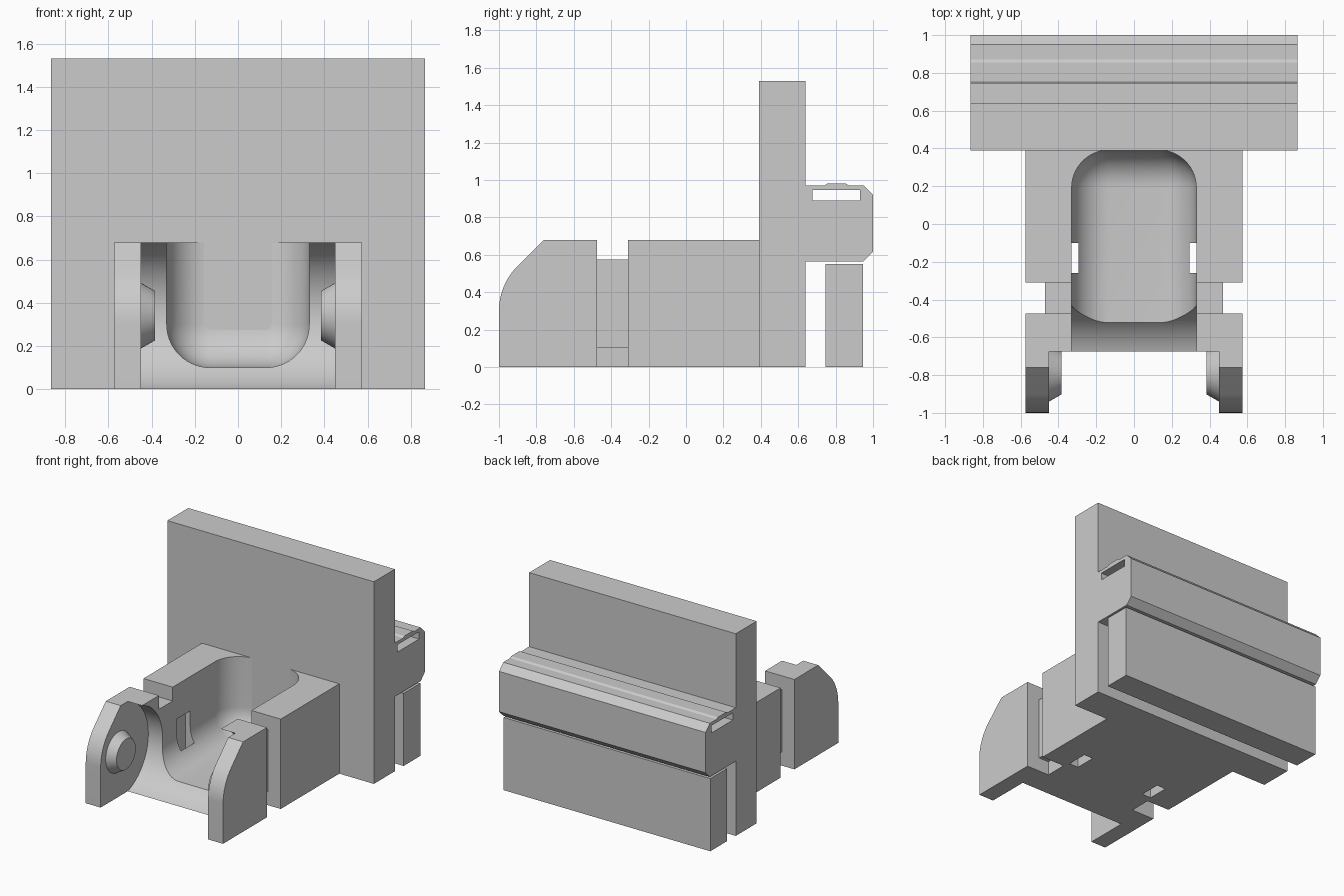
import bpy, bmesh, math
from mathutils import Matrix

cube = bpy.data.objects.get("Cube")
if cube:
    bpy.data.objects.remove(cube, do_unlink=True)

grey = bpy.data.materials.new("plain_grey")
grey.use_nodes = True
colour = (0.6, 0.6, 0.6, 1)
grey.diffuse_color = colour
grey.node_tree.nodes["Principled BSDF"].inputs["Base Color"].default_value = colour


def add_object(name, bm):
    bmesh.ops.recalc_face_normals(bm, faces=bm.faces)
    mesh = bpy.data.meshes.new(name)
    bm.to_mesh(mesh)
    bm.free()
    mesh.materials.append(grey)
    obj = bpy.data.objects.new(name, mesh)
    bpy.context.collection.objects.link(obj)
    return obj


def extrude_x(name, profile, x0, x1):
    """Side profile of (y, z) points extruded from x0 to x1."""
    bm = bmesh.new()
    face = bm.faces.new([bm.verts.new((x0, y, z)) for y, z in profile])
    new = bmesh.ops.extrude_face_region(bm, geom=[face])["geom"]
    verts = [v for v in new if isinstance(v, bmesh.types.BMVert)]
    bmesh.ops.translate(bm, verts=verts, vec=(x1 - x0, 0, 0))
    return add_object(name, bm)


def box(name, x0, x1, y0, y1, z0, z1):
    return extrude_x(name, [(y0, z0), (y1, z0), (y1, z1), (y0, z1)], x0, x1)


def arc(cy, cz, r, start, end, steps):
    angles = [math.radians(start + (end - start) * i / steps) for i in range(steps + 1)]
    return [(cy + r * math.cos(a), cz + r * math.sin(a)) for a in angles]


def apply_modifier(obj, kind, **settings):
    mod = obj.modifiers.new(kind, kind)
    for key, value in settings.items():
        setattr(mod, key, value)
    bpy.ops.object.select_all(action="DESELECT")
    bpy.context.view_layer.objects.active = obj
    obj.select_set(True)
    bpy.ops.object.modifier_apply(modifier=mod.name)


def cut(obj, cutter):
    apply_modifier(obj, "BOOLEAN", operation="DIFFERENCE", solver="EXACT", object=cutter)
    bpy.data.objects.remove(cutter, do_unlink=True)


def smooth(obj):
    bpy.ops.object.select_all(action="DESELECT")
    bpy.context.view_layer.objects.active = obj
    obj.select_set(True)
    bpy.ops.object.shade_smooth_by_angle(angle=math.radians(25))


W = 0.865                       # half width of the back plate
AXIS_Y, AXIS_Z = -0.788, 0.34   # pivot axis

# Cradle body with rounded, sloping ear fronts
profile = [(0.39, 0), (0.39, 0.68), (-0.76, 0.68)]
profile += arc(-0.66, 0.3, 0.34, 135, 180, 12) + [(-1, 0)]
cradle = extrude_x("cradle", profile, -0.575, 0.575)

# Round recess between the ears
recess = arc(AXIS_Y, AXIS_Z, 0.358, -74, 74, 48)
recess += [(recess[-1][0], 0.8), (-1.2, 0.8), (-1.2, -0.1), (recess[0][0], -0.1)]
cut(cradle, extrude_x("recess_cutter", recess, -0.45, 0.45))

# Rounded pocket, open at the top and front
pocket = box("pocket_cutter", -0.33, 0.33, -1.6, 0.392, 0.1, 1.4)
apply_modifier(pocket, "BEVEL", width=0.2, segments=14, limit_method="NONE")
cut(cradle, pocket)

# Strap groove over the top and down both sides, and floor slots
cut(cradle, box("top_groove_cutter", -0.7, 0.7, -0.475, -0.31, 0.575, 0.8))
for s in (-1, 1):
    cut(cradle, box("side_groove_cutter", s * 0.47, s * 0.7, -0.475, -0.31, -0.1, 0.8))
    cut(cradle, box("lower_groove_cutter", s * 0.385, s * 0.7, -0.475, -0.31, -0.1, 0.105))
    cut(cradle, box("slot_cutter", s * 0.295, s * 0.37, -0.26, -0.1, -0.1, 0.42))
smooth(cradle)

# Tapered pivot pins on the inner faces of the ears
for s, side in ((1, "left"), (-1, "right")):
    bm = bmesh.new()
    bmesh.ops.create_cone(bm, cap_ends=True, segments=48, radius1=0.155,
                          radius2=0.115, depth=0.07)
    place = Matrix.Translation((s * 0.42, AXIS_Y, AXIS_Z))
    bmesh.ops.transform(bm, verts=bm.verts,
                        matrix=place @ Matrix.Rotation(-s * math.pi / 2, 4, "Y"))
    smooth(add_object(side + "_pivot_pin", bm))

# Upright plate, and the separate plate behind it
box("back_plate", -W, W, 0.39, 0.64, 0, 1.53)
box("rear_lower_plate", -W, W, 0.745, 0.945, 0, 0.55)

# Chamfered rail with a raised strip and a lengthwise slot
rail = extrude_x("rear_rail", [
    (0.64, 0.565), (0.95, 0.565), (1, 0.615), (1, 0.92), (0.95, 0.97), (0.87, 0.97),
    (0.855, 0.98), (0.755, 0.98), (0.74, 0.97), (0.64, 0.97)], -W, W)
cut(rail, box("rail_slot_cutter", -1, 1, 0.675, 0.93, 0.89, 0.945))
